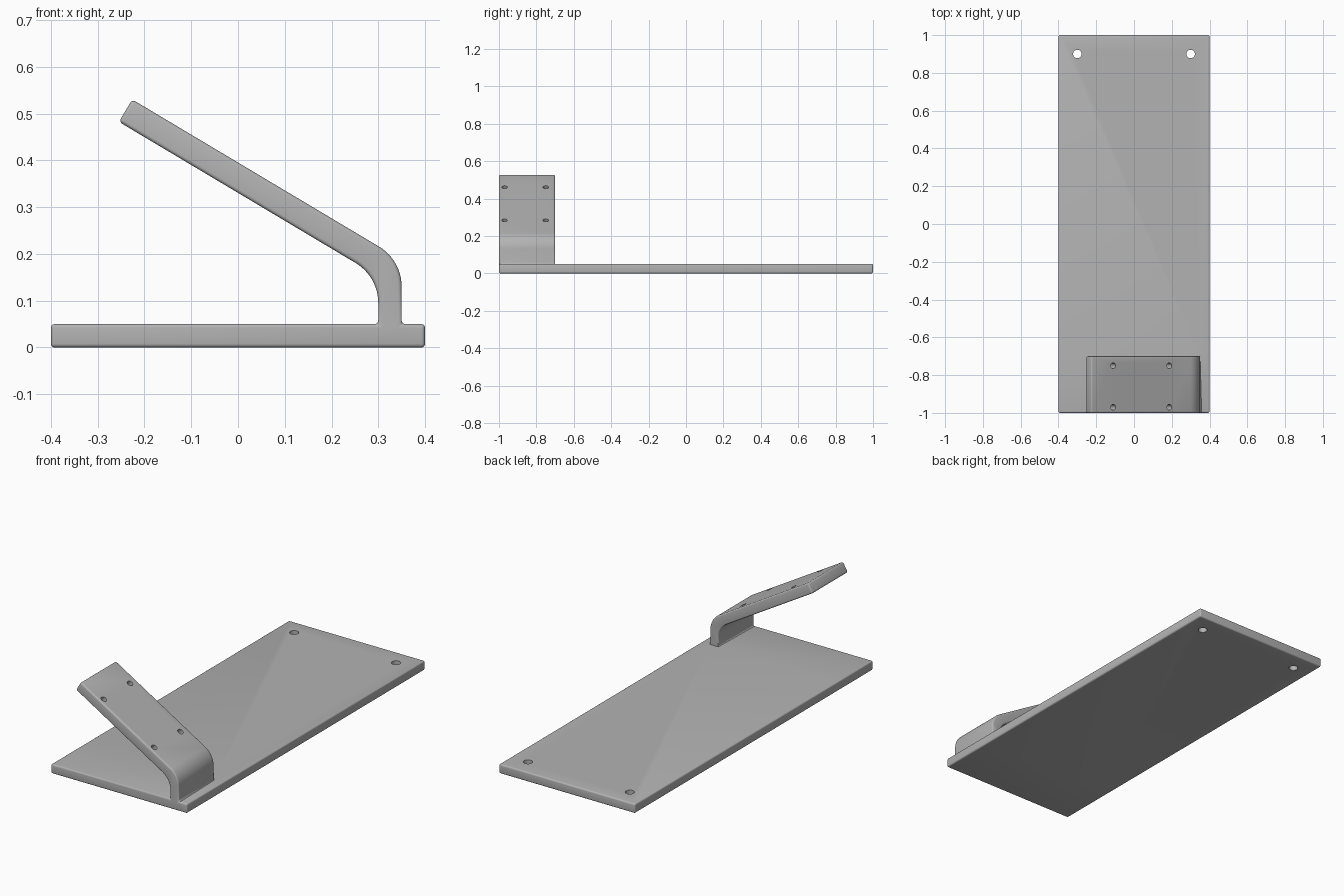
import bpy, bmesh, math
from mathutils import Vector, Matrix

if "Cube" in bpy.data.objects:
    bpy.data.objects.remove(bpy.data.objects["Cube"], do_unlink=True)

HALF_X, HALF_Y, BASE_T = 0.4, 1.0, 0.05
ARM_DEPTH, ARM_LEN, BEND_R = 0.3, 0.614, 0.1
TILT = math.radians(30.8)
along = Vector((-math.cos(TILT), 0, math.sin(TILT)))
normal = Vector((math.sin(TILT), 0, math.cos(TILT)))


def bend(cx, cz, steps=12):
    """Arc from the vertical post to the tilted arm."""
    top = math.pi / 2 - TILT
    return [Vector((cx + BEND_R * math.cos(top * i / steps), -HALF_Y,
                    cz + BEND_R * math.sin(top * i / steps))) for i in range(steps + 1)]


def link(name, bm):
    mesh = bpy.data.meshes.new(name)
    bm.to_mesh(mesh)
    bm.free()
    ob = bpy.data.objects.new(name, mesh)
    bpy.context.collection.objects.link(ob)
    return ob


# Profile of base end and bent arm, sharing the foot edge
bm = bmesh.new()
foot_in, foot_out = [bm.verts.new((x, -HALF_Y, BASE_T)) for x in (0.3, 0.35)]
corners = [bm.verts.new((x, -HALF_Y, z)) for x, z in
           ((HALF_X, BASE_T), (HALF_X, 0), (-HALF_X, 0), (-HALF_X, BASE_T))]
base_face = bm.faces.new([foot_in, foot_out] + corners)
outer, inner = bend(0.25, 0.13), bend(0.2, 0.095)
tip = outer[-1] + along * ARM_LEN
thickness = (outer[-1] - inner[-1]).dot(normal)
outline = outer + [tip, tip - normal * thickness] + inner[::-1]
arm_face = bm.faces.new([foot_out] + [bm.verts.new(p) for p in outline] + [foot_in])


def extrude(faces, dist):
    geom = bmesh.ops.extrude_face_region(bm, geom=faces)["geom"]
    bmesh.ops.translate(bm, vec=(0, dist, 0),
                        verts=[g for g in geom if isinstance(g, bmesh.types.BMVert)])
    return [g for g in geom if isinstance(g, bmesh.types.BMFace)]


# Arm depth first, then the base runs on to the back
caps = extrude([base_face, arm_face], ARM_DEPTH)
base_cap = min(caps, key=lambda f: f.calc_center_median().z)
extrude([base_cap], 2 * HALF_Y - ARM_DEPTH)
bmesh.ops.dissolve_limit(bm, angle_limit=math.radians(1), verts=bm.verts[:], edges=bm.edges[:])
bmesh.ops.recalc_face_normals(bm, faces=bm.faces[:])
bracket = link("base_with_angled_arm", bm)

# Rounded edges and foot fillets
bev = bracket.modifiers.new("rounded_edges", 'BEVEL')
bev.width, bev.segments = 0.008, 4
bev.limit_method, bev.angle_limit = 'ANGLE', math.radians(30)
bev.use_clamp_overlap = False

# Screw holes: two through the base, four square to the arm
cut = bmesh.new()


def drill(centre, radius, rot):
    bmesh.ops.create_cone(cut, cap_ends=True, segments=32, radius1=radius, radius2=radius,
                          depth=0.16, matrix=Matrix.Translation(centre) @ rot)


for x in (-0.3, 0.3):
    drill((x, 0.9, BASE_T / 2), 0.0225, Matrix())
for x in (-0.11, 0.187):
    z = tip.z - (x - tip.x) * math.tan(TILT)
    for y in (-0.97, -0.75):
        drill(Vector((x, y, z)) - normal * thickness / 2, 0.015,
              Matrix.Rotation(math.pi / 2 - math.atan2(normal.z, normal.x), 4, 'Y'))
cutter = link("hole_cutter", cut)
cutter.hide_render = True
holes = bracket.modifiers.new("screw_holes", 'BOOLEAN')
holes.operation, holes.solver, holes.object = 'DIFFERENCE', 'EXACT', cutter

# Apply, drop the cutter, shade
bpy.ops.object.select_all(action='DESELECT')
bracket.select_set(True)
bpy.context.view_layer.objects.active = bracket
for name in ("rounded_edges", "screw_holes"):
    bpy.ops.object.modifier_apply(modifier=name)
bpy.data.objects.remove(cutter, do_unlink=True)
bpy.ops.object.shade_smooth_by_angle(angle=math.radians(32))

# Plain grey finish
grey = bpy.data.materials.new("plain_grey")
grey.use_nodes = True
colour = (0.45, 0.45, 0.45, 1)
grey.diffuse_color = colour
grey.node_tree.nodes["Principled BSDF"].inputs["Base Color"].default_value = colour
bracket.data.materials.clear()
bracket.data.materials.append(grey)
